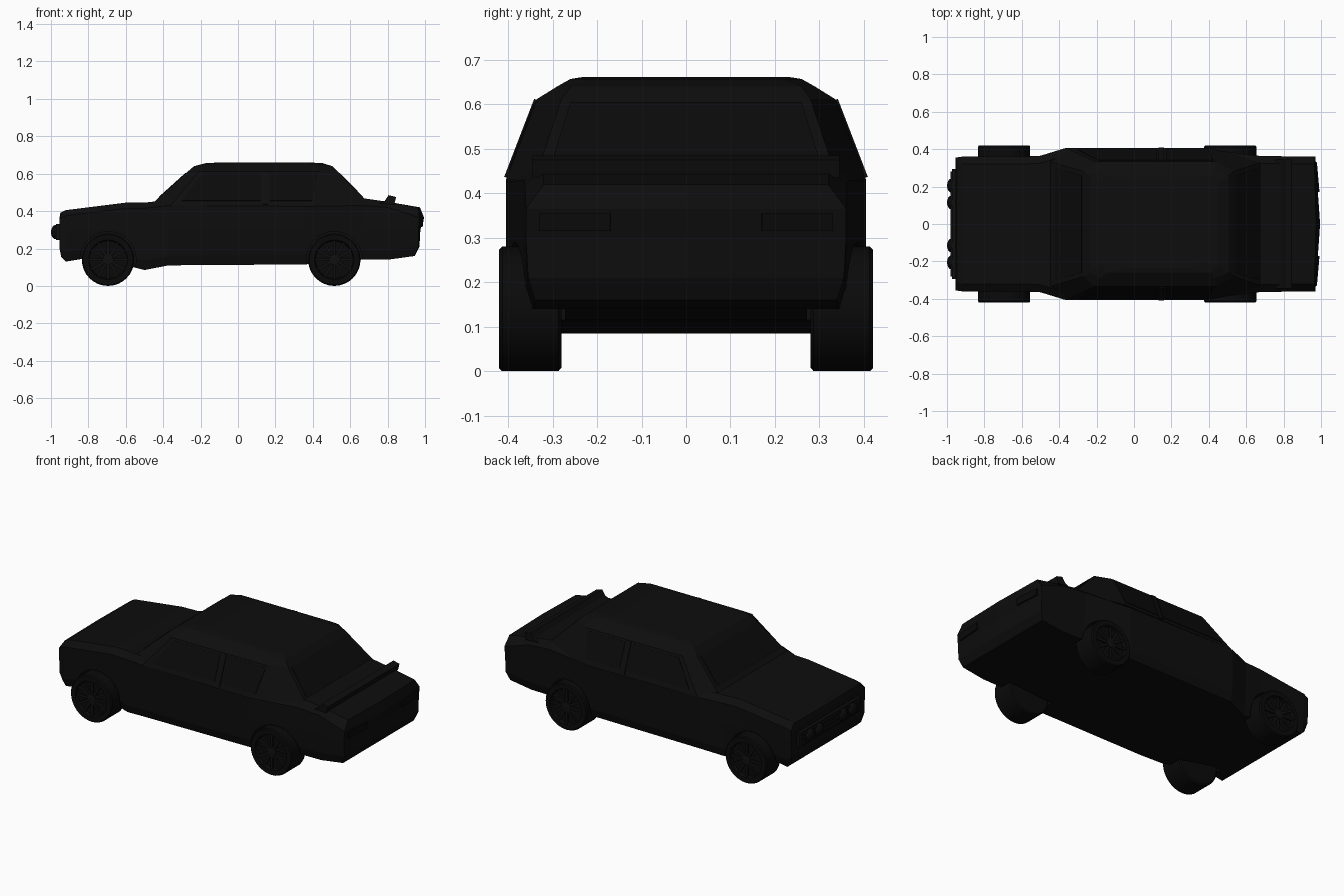
import bpy, bmesh, math
from mathutils import Matrix, Vector

if "Cube" in bpy.data.objects:
    bpy.data.objects.remove(bpy.data.objects["Cube"])


def paint(name, v):
    m = bpy.data.materials.new(name)
    m.diffuse_color = (v, v, v, 1)
    m.use_nodes = True
    m.node_tree.nodes["Principled BSDF"].inputs["Base Color"].default_value = m.diffuse_color
    return m


PAINT, GLASS, RUBBER, METAL = (paint(n, v) for n, v in (
    ("black_paint", .004), ("dark_glass", .003), ("rubber", .003), ("dark_metal", .005)))


def finish(name, bm, mat, mirror=False, smooth=False):
    if mirror:
        bmesh.ops.mirror(bm, geom=bm.verts[:] + bm.edges[:] + bm.faces[:],
                         axis='Y', merge_dist=0.0005)
        bmesh.ops.remove_doubles(bm, verts=bm.verts, dist=0.0005)
    bmesh.ops.recalc_face_normals(bm, faces=bm.faces)
    me = bpy.data.meshes.new(name)
    bm.to_mesh(me)
    bm.free()
    me.materials.append(mat)
    ob = bpy.data.objects.new(name, me)
    bpy.context.collection.objects.link(ob)
    if smooth:
        bpy.ops.object.select_all(action='DESELECT')
        bpy.context.view_layer.objects.active = ob
        ob.select_set(True)
        bpy.ops.object.shade_smooth_by_angle(angle=math.radians(35))
    return ob


def box(bm, lo, hi, mat=Matrix()):
    c = [(a + b) / 2 for a, b in zip(lo, hi)]
    s = [b - a for a, b in zip(lo, hi)]
    bmesh.ops.create_cube(bm, size=1, matrix=mat @ Matrix.Translation(c) @ Matrix.Diagonal((*s, 1)))


def lathe(bm, prof, cx, cz, n=32):
    # profile of (radius, y) turned about an axis along y
    vs = [bm.verts.new((cx + r, y, cz)) for r, y in prof]
    es = [bm.edges.new(p) for p in zip(vs, vs[1:])]
    bmesh.ops.spin(bm, geom=vs + es, cent=(cx, 0, cz), axis=(0, 1, 0),
                   angle=math.tau, steps=n, use_merge=True)
    bmesh.ops.remove_doubles(bm, verts=bm.verts, dist=0.0001)


def panel(bm, pts, out, depth=0.003):
    # thin raised plate on a sloping surface
    out = Vector(out).normalized() * depth
    a = [bm.verts.new(Vector(p) - out) for p in pts]
    b = [bm.verts.new(Vector(p) + out) for p in pts]
    bm.faces.new(a)
    bm.faces.new(b)
    for i in range(len(pts)):
        j = (i + 1) % len(pts)
        bm.faces.new((a[i], a[j], b[j], b[i]))


# Lower body: half sections (x, half width, floor z, top z) lofted and mirrored
rows = [(-.955, .355, .155, .39), (-.92, .36, .13, .405), (-.80, .36, .15, .42),
        (-.60, .36, .11, .445), (-.50, .365, .085, .445), (-.37, .405, .11, .46),
        (.36, .405, .115, .455), (.66, .365, .14, .47), (.80, .362, .14, .45),
        (.965, .36, .16, .42)]
edge_dx = {0: (.01, 0, 0, 0, .01), 9: (-.02, 0, 0, .005, 0)}
mid_dx = {0: (.01, 0, 0, 0, .005), 9: (-.02, .005, .01, .03, .008)}
bm = bmesh.new()
rings = []
for i, (x, y, zb, zt) in enumerate(rows):
    sec = [(y - .02, zb), (y - .005, zb + .05), (y, .30), (y, min(zt - .03, .43)), (y - .04, zt)]
    if i == 9:
        sec[3] = (y, .365)
    ex, mx = edge_dx.get(i, (0,) * 5), mid_dx.get(i, (0,) * 5)
    side = [bm.verts.new((x + d, -yy, z)) for d, (yy, z) in zip(ex, sec)]
    mid = {k: bm.verts.new((x + mx[k], 0, sec[k][1])) for k in ((0, 1, 2, 3, 4) if i in (0, 9) else (0, 4))}
    rings.append([mid[0]] + side + [mid[4]])
    if i in (0, 9):
        for k in range(4):
            bm.faces.new((side[k], side[k + 1], mid[k + 1], mid[k]))
for a, b in zip(rings, rings[1:]):
    for k in range(6):
        bm.faces.new((a[k], a[k + 1], b[k + 1], b[k]))
body = finish("body", bm, PAINT, mirror=True)

# Cabin: stacked eight-sided outlines narrowing to the roof
levels = [(.43, -.47, -.36, .40, .71, .34, .405),
          (.612, -.268, -.21, .44, .533, .28, .335),
          (.640, -.235, -.18, .43, .505, .26, .29),
          (.657, -.17, -.15, .42, .45, .22, .26),
          (.661, -.06, -.04, .32, .34, .20, .235)]
bm = bmesh.new()
stack = []
for z, x0, x1, x2, x3, yi, yo in levels:
    half = [(x0, yi), (x1, yo), (x2, yo), (x3, yi)]
    stack.append([bm.verts.new((x, y, z)) for x, y in half + [(x, -y) for x, y in half[::-1]]])
for a, b in zip(stack, stack[1:]):
    for k in range(8):
        bm.faces.new((a[k], a[(k + 1) % 8], b[(k + 1) % 8], b[k]))
bm.faces.new(stack[0])
bm.faces.new(stack[-1])
finish("cabin", bm, PAINT)


# Side windows and centre pillars lie on the sloping cabin side
def side_pt(x, z):
    return (x, -(.405 - .07 * (z - .43) / .182), z)


out = (0, -.182, .07)
bm = bmesh.new()
for quad in ([(-.30, .455), (.12, .455), (.12, .60), (-.19, .60)],
             [(.17, .455), (.395, .455), (.425, .60), (.17, .60)]):
    panel(bm, [side_pt(*p) for p in quad], out)
finish("side_windows", bm, GLASS, mirror=True)
bm = bmesh.new()
panel(bm, [side_pt(*p) for p in ((.13, .435), (.16, .435), (.16, .61), (.13, .61))], out, .006)
finish("centre_pillars", bm, PAINT, mirror=True)

# Windscreen and rear window
for name, xb, xt, s in (("windscreen", -.47, -.268, -1), ("rear_window", .71, .533, 1)):
    def slope(t, y):
        return (xb + (xt - xb) * t, y, .43 + .182 * t)
    bm = bmesh.new()
    panel(bm, [slope(.24, -.30), slope(.24, .30), slope(.95, .26), slope(.95, -.26)],
          (s * .182, 0, abs(xt - xb)))
    finish(name, bm, GLASS)

# Boot spoiler: slanted lip extruded across the width
bm = bmesh.new()
prof = [(.755, .44), (.785, .455), (.805, .485), (.845, .475), (.835, .435)]
f = bm.faces.new([bm.verts.new((x, -.345, z)) for x, z in prof])
new = bmesh.ops.extrude_face_region(bm, geom=[f])["geom"]
bmesh.ops.translate(bm, vec=(0, .69, 0), verts=[v for v in new if isinstance(v, bmesh.types.BMVert)])
finish("spoiler", bm, PAINT)

# Grille panel with slats, and four round headlamps
bm = bmesh.new()
box(bm, (-.972, -.295, .245), (-.94, .295, .33))
for z in (.26, .287, .314):
    box(bm, (-.98, -.28, z - .005), (-.96, .28, z + .005))
finish("grille", bm, METAL)
bm = bmesh.new()
for y in (.115, .205):
    bmesh.ops.create_uvsphere(bm, u_segments=16, v_segments=10, radius=.038,
                              matrix=Matrix.Translation((-.975, -y, .288)) @ Matrix.Diagonal((.65, 1, 1, 1)))
finish("headlamps", bm, GLASS, mirror=True, smooth=True)

# Tail lamp blocks
bm = bmesh.new()
panel(bm, [(.973, -.33, .315), (.983, -.17, .315), (.988, -.17, .355), (.974, -.33, .355)], (1, -.08, 0), .004)
finish("tail_lamps", bm, GLASS, mirror=True)

# Wheels, rims and wheel arch cutters
for pos, cx in (("front", -.695), ("rear", .515)):
    cz, R = .14, .14
    bm = bmesh.new()
    lathe(bm, [(0, -.28), (.132, -.28), (R, -.287), (R, -.413), (.134, -.42),
               (.106, -.42), (.10, -.402), (0, -.402)], cx, cz)
    finish(pos + "_tyres", bm, RUBBER, mirror=True, smooth=True)
    bm = bmesh.new()
    lathe(bm, [(0, -.40), (.03, -.40), (.028, -.416), (0, -.418)], cx, cz, 16)
    for k in range(12):
        m = Matrix.Translation((cx, 0, cz)) @ Matrix.Rotation(math.tau * k / 12, 4, 'Y')
        box(bm, (.02, -.413, -.007), (.103, -.40, .007), m)
    finish(pos + "_rims", bm, METAL, mirror=True)
    bm = bmesh.new()
    lathe(bm, [(0, -.272), (.15, -.272), (.15, -.5), (0, -.5)], cx, cz)
    cutter = finish(pos + "_arch_cutter", bm, PAINT, mirror=True)
    cutter.hide_render = True
    cutter.hide_set(True)
    mod = body.modifiers.new(pos + "_arch", 'BOOLEAN')
    mod.operation = 'DIFFERENCE'
    mod.object = cutter
